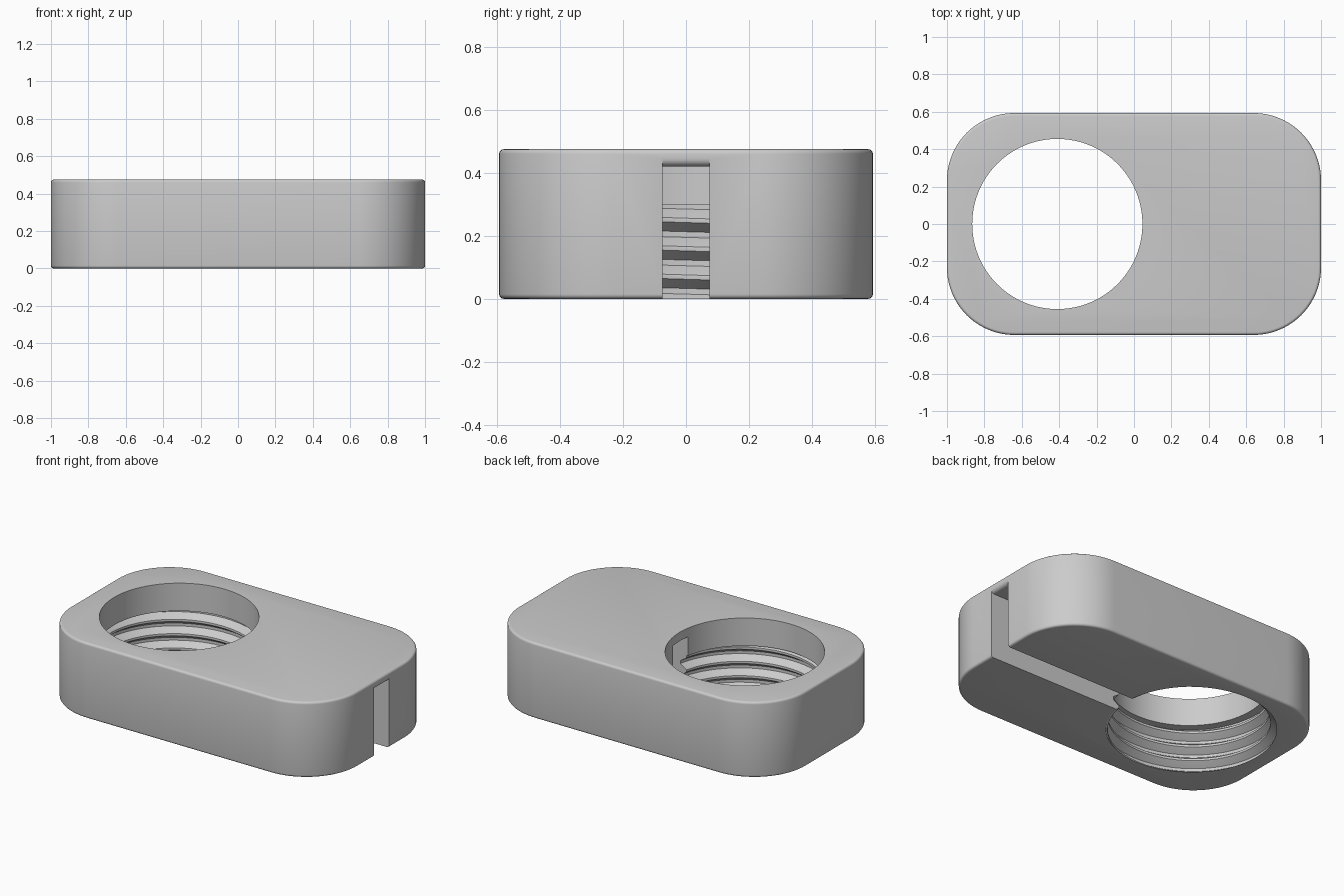
import bpy, bmesh, math
from mathutils import Matrix, Vector

if "Cube" in bpy.data.objects:
    bpy.data.objects.remove(bpy.data.objects["Cube"], do_unlink=True)

HOLE_X, BORE_R, ROOT_R, CREST_R = -0.41, 0.455, 0.507, 0.464
HEIGHT, PITCH, THREAD_TOP, SIDES = 0.475, 0.09, 0.3, 96

grey = bpy.data.materials.new("plain grey")
grey.use_nodes = True
grey.diffuse_color = (0.6, 0.6, 0.6, 1)
grey.node_tree.nodes["Principled BSDF"].inputs["Base Color"].default_value = (0.6, 0.6, 0.6, 1)


def make_object(name, bm):
    bmesh.ops.recalc_face_normals(bm, faces=bm.faces)
    mesh = bpy.data.meshes.new(name)
    bm.to_mesh(mesh)
    bm.free()
    mesh.materials.append(grey)
    obj = bpy.data.objects.new(name, mesh)
    bpy.context.collection.objects.link(obj)
    return obj


# Block: rounded corners, then softened top and bottom rims
bm = bmesh.new()
bmesh.ops.create_cube(bm, size=1)
bmesh.ops.scale(bm, vec=(2, 1.186, HEIGHT), verts=bm.verts)
bmesh.ops.translate(bm, vec=(0, 0, HEIGHT / 2), verts=bm.verts)
uprights = [e for e in bm.edges if abs(e.verts[0].co.z - e.verts[1].co.z) > 0.1]
bmesh.ops.bevel(bm, geom=uprights, offset=0.36, segments=20, profile=0.5, affect='EDGES')
rims = [e for e in bm.edges if abs(e.verts[0].co.z - e.verts[1].co.z) < 0.001]
bmesh.ops.bevel(bm, geom=rims, offset=0.015, segments=4, profile=0.5, affect='EDGES')
block = make_object("block", bm)

# Smooth upper bore
bm = bmesh.new()
bmesh.ops.create_cone(bm, cap_ends=True, segments=SIDES, radius1=BORE_R, radius2=BORE_R,
                      depth=0.4, matrix=Matrix.Translation((HOLE_X, 0, 0.45)))
bore = make_object("bore_cutter", bm)

# Helical thread: one tooth profile (height, radius) swept round, each turn joining the next
tooth = [(0, ROOT_R), (0.025, CREST_R + 0.006), (0.029, CREST_R + 0.001), (0.036, CREST_R),
         (0.043, CREST_R + 0.001), (0.047, CREST_R + 0.006), (0.072, ROOT_R)]
bm = bmesh.new()
columns = []
for j in range(SIDES):
    a = math.tau * j / SIDES
    lift = 0.213 + PITCH * (a - math.pi) / math.tau
    columns.append([bm.verts.new((HOLE_X + r * math.cos(a), r * math.sin(a), lift + PITCH * turn + h))
                    for turn in range(-4, 3) for h, r in tooth])
for j in range(SIDES):
    here, there = columns[j], columns[(j + 1) % SIDES]
    shift = len(tooth) if j == SIDES - 1 else 0
    for k in range(len(here) - 1 - shift):
        bm.faces.new((here[k], there[k + shift], there[k + shift + 1], here[k + 1]))
for z, side in ((THREAD_TOP, 1), (-0.03, -1)):
    cut = bmesh.ops.bisect_plane(bm, geom=bm.verts[:] + bm.edges[:] + bm.faces[:],
                                 plane_co=Vector((0, 0, z)), plane_no=Vector((0, 0, side)),
                                 clear_outer=True)
    rim = [e for e in cut["geom_cut"] if isinstance(e, bmesh.types.BMEdge)]
    bmesh.ops.holes_fill(bm, edges=rim, sides=0)
thread = make_object("thread_cutter", bm)

# Slot from the left end into the hole, its roof flaring at the mouth
roof, flare = 0.42, 0.025
outline = [(-0.3, -0.1), (1.1, -0.1), (1.1, roof + flare)]
for i in range(7):
    a = math.pi / 2 * i / 6
    outline.append((1 - flare + flare * math.cos(a), roof + flare - flare * math.sin(a)))
outline.append((-0.3, roof))
bm = bmesh.new()
face = bm.faces.new([bm.verts.new((x, -0.075, z)) for x, z in outline])
moved = bmesh.ops.extrude_face_region(bm, geom=[face])["geom"]
bmesh.ops.translate(bm, vec=(0, 0.15, 0),
                    verts=[v for v in moved if isinstance(v, bmesh.types.BMVert)])
slot = make_object("slot_cutter", bm)

# Cut the hole, thread and slot out of the block
bpy.ops.object.select_all(action='DESELECT')
bpy.context.view_layer.objects.active = block
block.select_set(True)
for cutter in (bore, thread, slot):
    cutter.hide_render = True
    mod = block.modifiers.new(cutter.name, 'BOOLEAN')
    mod.operation = 'DIFFERENCE'
    mod.solver = 'EXACT'
    mod.object = cutter
    bpy.ops.object.modifier_apply(modifier=mod.name)
    bpy.data.objects.remove(cutter, do_unlink=True)
bpy.ops.object.shade_smooth_by_angle(angle=math.radians(32))
